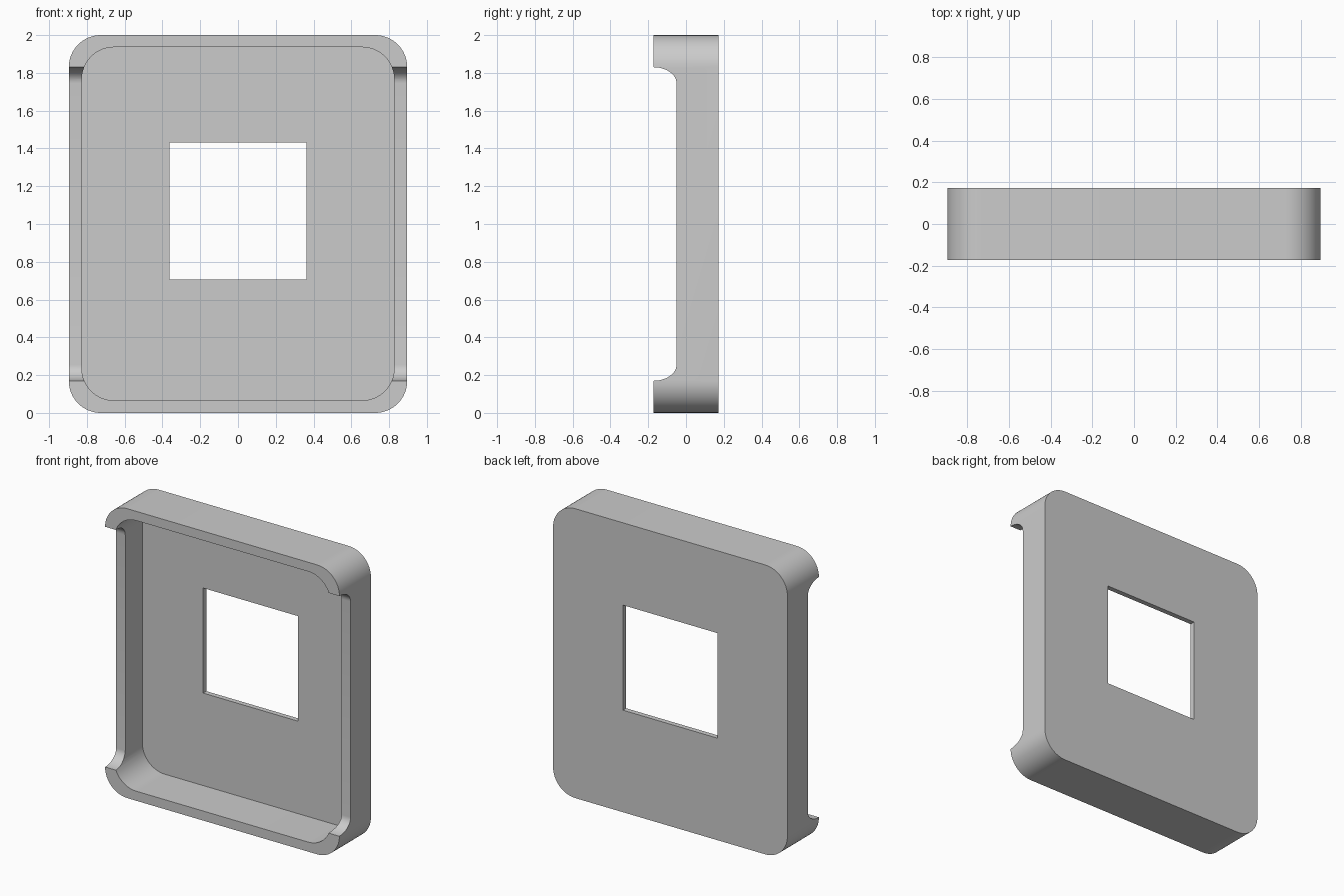
import bpy, bmesh
from math import sin, cos, pi
from mathutils import Vector

if "Cube" in bpy.data.objects:
    bpy.data.objects.remove(bpy.data.objects["Cube"])


def rounded_rect(hx, z0, z1, r, seg=16):
    """Outline in the x-z plane with rounded corners."""
    corners = [(hx - r, z1 - r), (-hx + r, z1 - r), (-hx + r, z0 + r), (hx - r, z0 + r)]
    return [(cx + r * cos((q + i / seg) * pi / 2), cz + r * sin((q + i / seg) * pi / 2))
            for q, (cx, cz) in enumerate(corners) for i in range(seg + 1)]


def prism(name, points, direction):
    """Extrude a closed outline of 3D points along a vector."""
    bm = bmesh.new()
    face = bm.faces.new([bm.verts.new(p) for p in points])
    res = bmesh.ops.extrude_face_region(bm, geom=[face])
    moved = [v for v in res["geom"] if isinstance(v, bmesh.types.BMVert)]
    bmesh.ops.translate(bm, verts=moved, vec=Vector(direction))
    bmesh.ops.recalc_face_normals(bm, faces=bm.faces)
    mesh = bpy.data.meshes.new(name)
    bm.to_mesh(mesh)
    bm.free()
    obj = bpy.data.objects.new(name, mesh)
    bpy.context.collection.objects.link(obj)
    return obj


def cut(target, cutter):
    cutter.hide_render = True
    mod = target.modifiers.new("cut", "BOOLEAN")
    mod.operation, mod.solver, mod.object = "DIFFERENCE", "EXACT", cutter
    bpy.context.view_layer.objects.active = target
    bpy.ops.object.modifier_apply(modifier=mod.name)
    bpy.data.objects.remove(cutter)


# Outer body
depth = 0.172
shell = prism("case_shell", [(x, -depth, z) for x, z in rounded_rect(0.896, 0, 2, 0.17)],
              (0, 2 * depth, 0))

# Hollow open to the front, leaving a thin back plate
floor_y = 0.137
cut(shell, prism("hollow", [(x, -0.4, z) for x, z in rounded_rect(0.827, 0.066, 1.936, 0.17)],
                 (0, 0.4 + floor_y, 0)))

# Square window through the back plate
w = 0.363
cut(shell, prism("window", [(x, 0, 1.068 + z) for x, z in [(-w, -w), (w, -w), (w, w), (-w, w)]],
                 (0, 0.4, 0)))

# Side recess with curved ends, running through both side walls
steps = 12
curve = [(-depth + 0.122 * sin(t), 0.745 + 0.085 * cos(t))
         for t in (i / steps * pi / 2 for i in range(steps + 1))]
half = [(-0.3, 0.83)] + curve
profile = [(y, 1 + h) for y, h in half] + [(y, 1 - h) for y, h in reversed(half)]
cut(shell, prism("side_recess", [(-1.2, y, z) for y, z in profile], (2.4, 0, 0)))

# Smooth the rounded corners, keep edges sharp
bpy.ops.object.select_all(action="DESELECT")
shell.select_set(True)
bpy.context.view_layer.objects.active = shell
bpy.ops.object.shade_smooth_by_angle()
